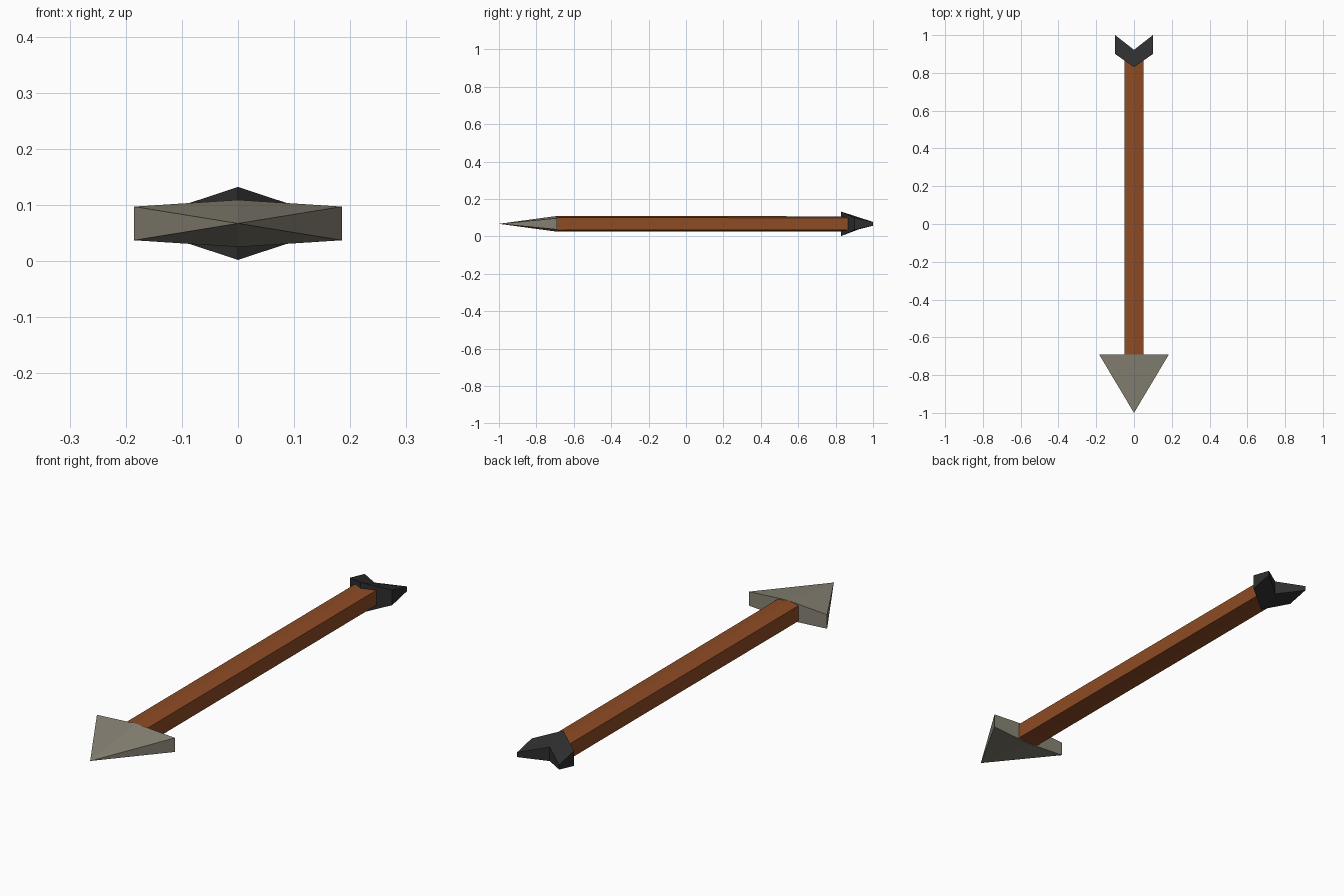
import bpy

if "Cube" in bpy.data.objects:
    bpy.data.objects.remove(bpy.data.objects["Cube"])

ZC = 0.067  # height of the arrow's axis


def material(name, color):
    m = bpy.data.materials.new(name)
    m.diffuse_color = (*color, 1)
    m.use_nodes = True
    m.node_tree.nodes["Principled BSDF"].inputs["Base Color"].default_value = m.diffuse_color
    return m


def make(name, verts, faces, mat):
    me = bpy.data.meshes.new(name)
    me.from_pydata(verts, [], faces)
    me.materials.append(mat)
    ob = bpy.data.objects.new(name, me)
    bpy.context.collection.objects.link(ob)
    return ob


def hexagon(y, half_width, side, peak):
    """Upright hexagon ring: vertical sides, shallow ridge above and below."""
    return [(half_width, y, ZC - side), (half_width, y, ZC + side), (0, y, ZC + peak),
            (-half_width, y, ZC + side), (-half_width, y, ZC - side), (0, y, ZC - peak)]


wood = material("brown wood", (0.27, 0.072, 0.018))
stone = material("grey stone", (0.25, 0.23, 0.18))
feather = material("black feather", (0.028, 0.028, 0.029))

# Shaft: long hexagonal bar
ring = list(range(6))
make("shaft", hexagon(-0.69, 0.05, 0.033, 0.042) + hexagon(0.88, 0.05, 0.032, 0.040),
     [ring, [11, 10, 9, 8, 7, 6]] + [[i, i + 6, (i + 1) % 6 + 6, (i + 1) % 6] for i in ring],
     wood)

# Arrowhead: wide flat hexagon tapering to a point
make("arrowhead", hexagon(-0.69, 0.185, 0.030, 0.042) + [(0, -1.0, ZC)],
     [ring[::-1]] + [[i, (i + 1) % 6, 6] for i in ring], stone)

# Fletching: chevron outline (x, y, half thickness), thickest at the front centre
outline = [(0, 0.83, 0.065), (0.1, 0.90, 0.032), (0.1, 1.0, 0.010),
           (0, 0.922, 0.030), (-0.1, 1.0, 0.010), (-0.1, 0.90, 0.032)]
make("fletching",
     [(x, y, ZC + t) for x, y, t in outline] + [(x, y, ZC - t) for x, y, t in outline],
     [[0, 1, 2, 3], [0, 3, 4, 5], [9, 8, 7, 6], [11, 10, 9, 6]]
     + [[i, i + 6, (i + 1) % 6 + 6, (i + 1) % 6] for i in ring], feather)

# Consistent outward faces
import bmesh
for ob in bpy.context.collection.objects:
    bm = bmesh.new()
    bm.from_mesh(ob.data)
    bmesh.ops.recalc_face_normals(bm, faces=bm.faces)
    bm.to_mesh(ob.data)
    bm.free()
